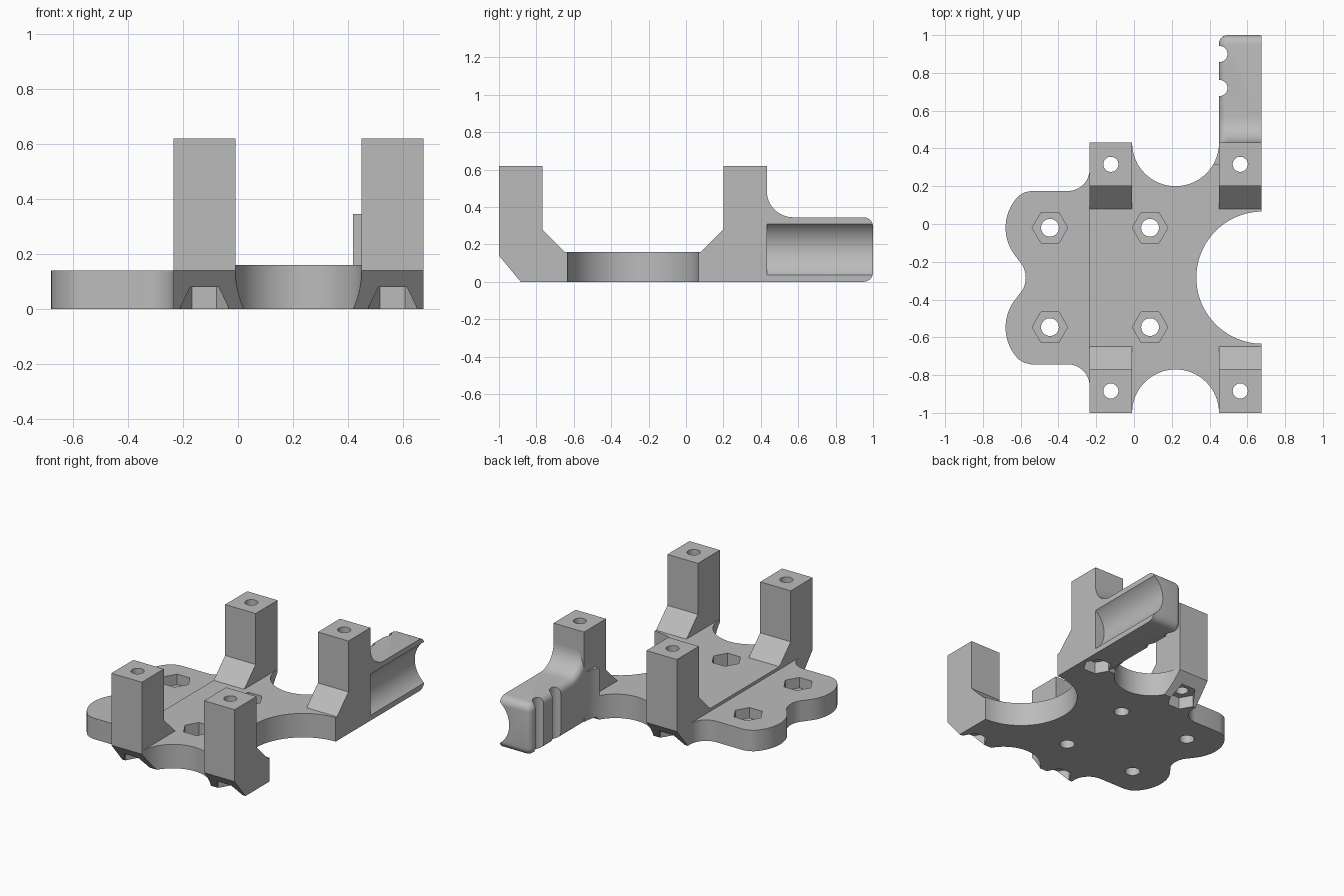
import bpy, bmesh
from math import sin, cos, radians

cube = bpy.data.objects.get("Cube")
if cube:
    bpy.data.objects.remove(cube, do_unlink=True)

grey = bpy.data.materials.new("plain grey")
grey.use_nodes = True
grey.diffuse_color = (0.5, 0.5, 0.5, 1)
grey.node_tree.nodes["Principled BSDF"].inputs["Base Color"].default_value = (0.5, 0.5, 0.5, 1)


def arc(cx, cy, r, start, end, n=12):
    angles = [radians(start + (end - start) * i / n) for i in range(n + 1)]
    return [(cx + r * cos(a), cy + r * sin(a)) for a in angles]


def ring(cx, cy, r, n=48):
    return arc(cx, cy, r, 0, 360, n)[:-1]


def prism(name, outline, axis, low, high, rounded_side=0):
    """Extrude a 2D outline along an axis; optionally round the rim at the low end."""
    place = {"x": lambda a, b, d: (d, a, b),
             "y": lambda a, b, d: (a, d, b),
             "z": lambda a, b, d: (a, b, d)}[axis]
    bm = bmesh.new()
    face = bm.faces.new([bm.verts.new(place(a, b, low)) for a, b in outline])
    rim = list(face.edges)
    extruded = bmesh.ops.extrude_face_region(bm, geom=[face], use_keep_orig=True)
    moved = [g for g in extruded["geom"] if isinstance(g, bmesh.types.BMVert)]
    bmesh.ops.translate(bm, verts=moved, vec=place(0, 0, high - low))
    bmesh.ops.recalc_face_normals(bm, faces=bm.faces)
    if rounded_side:
        bmesh.ops.bevel(bm, geom=rim, offset=rounded_side, offset_type='OFFSET', segments=6,
                        profile=0.5, affect='EDGES', clamp_overlap=False)
        bmesh.ops.recalc_face_normals(bm, faces=bm.faces)
    mesh = bpy.data.meshes.new(name)
    bm.to_mesh(mesh)
    bm.free()
    mesh.materials.append(grey)
    obj = bpy.data.objects.new(name, mesh)
    bpy.context.collection.objects.link(obj)
    return obj


def activate(obj):
    bpy.ops.object.select_all(action='DESELECT')
    obj.select_set(True)
    bpy.context.view_layer.objects.active = obj


def cut(obj, cutters):
    activate(obj)
    for cutter in cutters:
        mod = obj.modifiers.new("cut", 'BOOLEAN')
        mod.operation, mod.solver, mod.object = 'DIFFERENCE', 'EXACT', cutter
        bpy.ops.object.modifier_apply(modifier=mod.name)


MID = -0.284                      # plane of symmetry between front and back
LEFT, RIGHT = -0.235, 0.675       # main plate edges
POST_X = {"right": (LEFT, -0.01), "left": (0.45, RIGHT)}


def flip(points):
    return [(2 * MID - y, z) for y, z in points]


# Cutters: three large scallops
back_scallop = prism("back_scallop_cutter", ring(0.22, 0.43, 0.23, 64), "z", -0.1, 0.5)
front_scallop = prism("front_scallop_cutter", ring(0.22, -1.0, 0.23, 64), "z", -0.1, 0.5)
side_scallop = prism("side_scallop_cutter", ring(0.68, MID, 0.35, 80), "z", -0.1, 0.5)

# Cutters: hexagonal nut pockets and bolt holes in the plates
plate_cutters = {}
for x in (-0.445, 0.085):
    plate_cutters[x] = []
    for y in (-0.02, -0.546):
        plate_cutters[x] += [
            prism("nut_cutter", ring(x, y, 0.094, 6), "z", 0.07, 0.3),
            prism("bolt_cutter", ring(x, y, 0.047, 32), "z", -0.1, 0.3)]

# Cutters: nut pockets and bolt holes in the posts
post_cutters = {}
for side, (x0, x1) in POST_X.items():
    for end, y in (("front", -0.884), ("back", 0.316)):
        x = (x0 + x1) / 2
        post_cutters[end, side] = [
            prism("post_nut_cutter", ring(x, y, 0.09, 6), "z", -0.1, 0.08),
            prism("post_bolt_cutter", ring(x, y, 0.04, 32), "z", -0.1, 0.8)]

# Main plate with chamfered front and back edges
edge = [(0.316, 0), (0.432, 0.14), (0.432, 0.16)]
main_plate = prism("main_plate", edge + flip(edge)[::-1], "x", LEFT, RIGHT)
all_post_cutters = [c for pair in post_cutters.values() for c in pair]
cut(main_plate, [back_scallop, front_scallop, side_scallop]
    + plate_cutters[0.085] + all_post_cutters)

# Lower side plate with two round lobes
half = (arc(-0.703, MID, 0.13, 0, 45, 6)
        + arc(-0.44, -0.02, 0.24, 225, 135, 24)[1:]
        + [(-0.582, 0.166), (-0.545, 0.175)]
        + arc(-0.35, 0.29, 0.115, 270, 360, 12)
        + [(-0.2, 0.29)])
lower = [(x, 2 * MID - y) for x, y in half[1:]]
side_plate = prism("side_plate", half + lower[::-1], "z", 0, 0.14)
cut(side_plate, plate_cutters[-0.445])

# Four posts with sloped gussets and chamfered feet
post_profile = [(0.432, 0.62), (0.2, 0.62), (0.2, 0.28), (0.08, 0.16),
                (0.08, 0.1), (0.18, 0), (0.316, 0), (0.432, 0.14)]
parts = [main_plate, side_plate]
for side, (x0, x1) in POST_X.items():
    for end in ("front", "back"):
        profile = flip(post_profile) if end == "front" else post_profile
        post = prism(f"{end}_{side}_post", profile, "x", x0, x1)
        cut(post, post_cutters[end, side])
        parts.append(post)

# Rear grip arm, rounded on its inner side
arm_profile = ([(0.31, 0), (0.95, 0)]
               + arc(0.95, 0.05, 0.05, 270, 360, 6)[1:]
               + arc(0.95, 0.295, 0.05, 0, 90, 6)
               + arc(0.572, 0.485, 0.14, 270, 180, 12)
               + [(0.31, 0.485)])
arm = prism("grip_arm", arm_profile, "x", 0.45, RIGHT, rounded_side=0.045)
groove = prism("groove_cutter", ring(0.775, 0.173, 0.17, 64), "y", 0.432, 1.2)
scoops = [prism("scoop_cutter", ring(0.452, y, 0.043, 32), "z", -0.1, 0.6)
          for y in (0.72, 0.9)]
cut(arm, [groove] + scoops + post_cutters["back", "left"])
parts.append(arm)

# Small web between the arm post and the scallop
web = prism("post_web", [(0.41, 0.315), (0.46, 0.315), (0.46, 0.43), (0.41, 0.43)], "z", 0.02, 0.345)
cut(web, [back_scallop])
parts.append(web)

# Remove cutters and shade
for obj in list(bpy.data.objects):
    if "_cutter" in obj.name:
        bpy.data.objects.remove(obj, do_unlink=True)
for part in parts:
    activate(part)
    bpy.ops.object.shade_smooth_by_angle(angle=radians(30))
